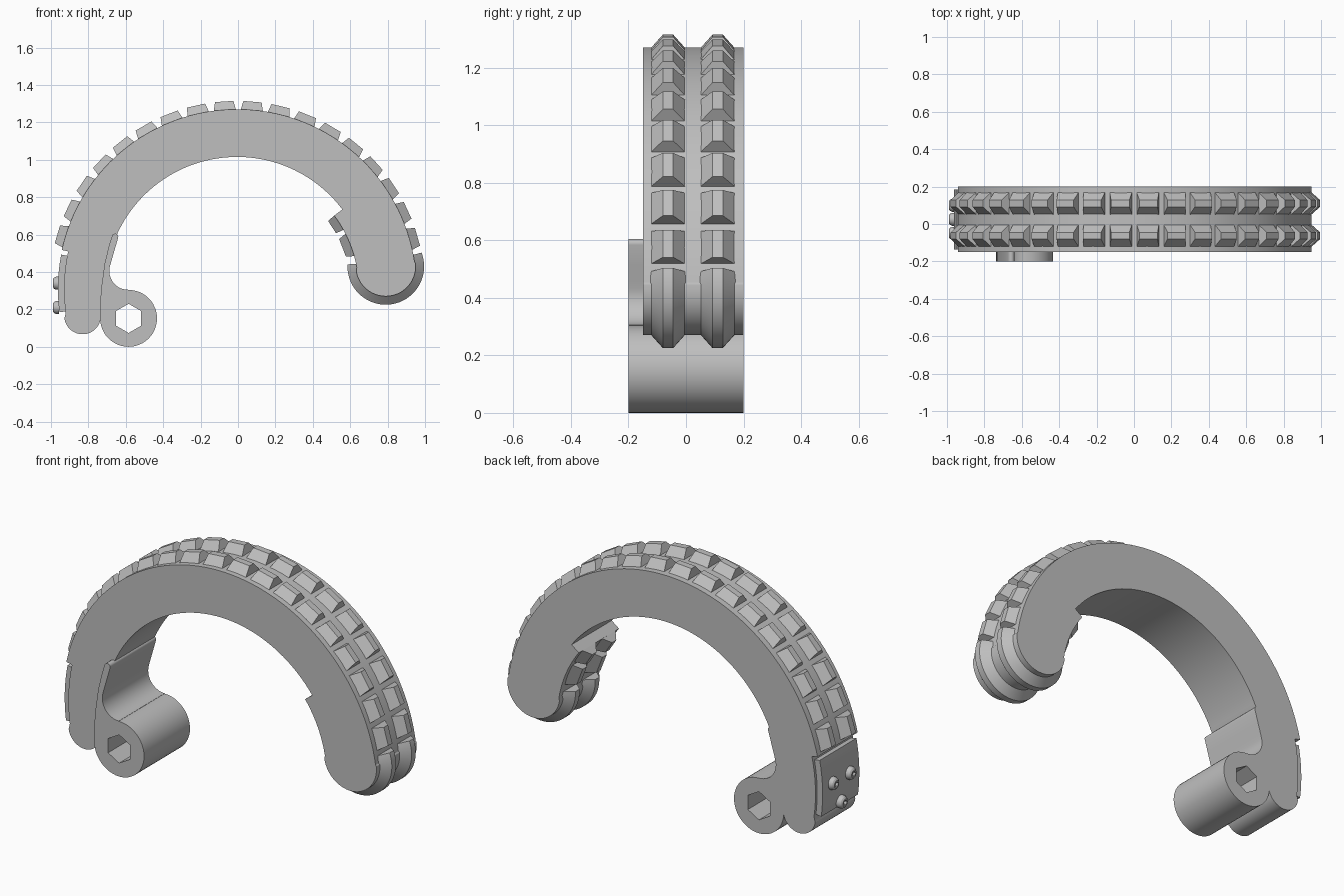
import bpy, bmesh
from math import sin, cos, radians, pi
from mathutils import Matrix

cube = bpy.data.objects.get("Cube")
if cube:
    bpy.data.objects.remove(cube, do_unlink=True)

grey = bpy.data.materials.new("grey")
grey.use_nodes = True
grey.diffuse_color = (0.52, 0.52, 0.52, 1)
grey.node_tree.nodes["Principled BSDF"].inputs["Base Color"].default_value = grey.diffuse_color

HUB = (-0.005, 0.31)      # centre of the big arch
TIP = (0.79, 0.43)        # centre of the rounded free end
OUTER, INNER, THICK_INNER, TIP_R = 0.96, 0.705, 0.65, 0.16
FRONT, BACK = -0.15, 0.20
ROWS = (-0.0625, 0.11)    # the two tread rows


def finish(bm, name, smooth=True):
    bmesh.ops.recalc_face_normals(bm, faces=bm.faces)
    mesh = bpy.data.meshes.new(name)
    bm.to_mesh(mesh)
    bm.free()
    mesh.materials.append(grey)
    obj = bpy.data.objects.new(name, mesh)
    bpy.context.collection.objects.link(obj)
    if smooth:
        bpy.ops.object.select_all(action='DESELECT')
        obj.select_set(True)
        bpy.context.view_layer.objects.active = obj
        bpy.ops.object.shade_smooth_by_angle(angle=radians(25))
    return obj


def polar(c, r, deg):
    """Point at an angle measured clockwise from straight up."""
    return (c[0] + r * sin(radians(deg)), c[1] + r * cos(radians(deg)))


def steps(a, b, n):
    return [a + (b - a) * i / n for i in range(n + 1)]


def arc(c, r, a, b, n):
    return [polar(c, r, t) for t in steps(a, b, n)]


def extrude(name, outline, y0, y1):
    bm = bmesh.new()
    face = bm.faces.new([bm.verts.new((x, y0, z)) for x, z in outline])
    new = bmesh.ops.extrude_face_region(bm, geom=[face])["geom"]
    verts = [v for v in new if isinstance(v, bmesh.types.BMVert)]
    bmesh.ops.translate(bm, verts=verts, vec=(0, y1 - y0, 0))
    return finish(bm, name)


def hex_radius(r, a):
    return r * cos(pi / 6) / cos(a % (pi / 3) - pi / 6)


def skin(bm, rings):
    """Join successive closed loops of vertices with quads."""
    for a, b in zip(rings, rings[1:]):
        n = len(a)
        for i in range(n):
            j = (i + 1) % n
            bm.faces.new((a[i], a[j], b[j], b[i]))


def tread(bm, c, r, angles, y, height=0.045, taper=1.0):
    """Ridge of trapezoid section swept through the angles, tapered at its ends."""
    rings = []
    for i, t in enumerate(angles):
        top = t + taper * ((i == 0) - (i == len(angles) - 1))
        low = r - 0.1 * height
        section = ((low, t, -0.062), (r + height, top, -0.018),
                   (r + height, top, 0.018), (low, t, 0.062))
        ring = []
        for rad, ang, dy in section:
            x, z = polar(c, rad, ang)
            ring.append(bm.verts.new((x, y + dy, z)))
        rings.append(ring)
    skin(bm, rings)
    bm.faces.new(rings[0])
    bm.faces.new(rings[-1])


# Arched body with a recess for the plate and a thicker free end
body = (arc(HUB, 0.925, -98, -77.5, 8)
        + arc(HUB, OUTER, -77.5, 81.4, 64)
        + arc(TIP, TIP_R, 84, 260, 32)
        + arc(HUB, THICK_INNER, 80, 53, 12)
        + arc(HUB, INNER, 53, -66, 48)
        + [(-0.69, 0.53), (-0.712, 0.45), (-0.728, 0.33), (-0.733, 0.25)]
        + arc((-0.831, 0.165), 0.098, 90, 262, 20))
extrude("arch_body", body, FRONT, BACK)

# Outer and inner tread blocks
bm = bmesh.new()
for y in ROWS:
    for k in range(18):
        mid = 0.4 + 8.65 * (k - 8.5)
        tread(bm, HUB, OUTER, (mid - 3.6, mid + 3.6), y, taper=0.8)
    tread(bm, HUB, THICK_INNER, (53, 61), y, -0.043, 0.3)
    tread(bm, HUB, THICK_INNER, (63, 74.5), y, -0.043, 1.0)
finish(bm, "tread_blocks", smooth=False)

# Continuous ridges round the free end
bm = bmesh.new()
for y in ROWS:
    tread(bm, TIP, TIP_R, steps(67, 275, 36), y, taper=2)
finish(bm, "end_ridges")

# Cover plate let into the recess
plate = arc(HUB, 0.958, -97.5, -79, 8) + arc(HUB, 0.92, -79, -97.5, 8)
extrude("cover_plate", plate, FRONT + 0.015, BACK - 0.015)

# Button head screws with hexagonal sockets
for i, (y, z) in enumerate(((-0.05, 0.34), (0.10, 0.34), (0.025, 0.21))):
    bm = bmesh.new()
    rings = []
    for r, h, hexed in ((0.035, 0, 0), (0.035, 0.014, 0), (0.030, 0.026, 0),
                        (0.021, 0.033, 0), (0.014, 0.033, 1), (0.014, 0.018, 1)):
        ring = []
        for s in range(24):
            a = s * pi / 12
            q = hex_radius(r, a) if hexed else r
            ring.append(bm.verts.new((-0.957 - h, y + q * cos(a), z + q * sin(a))))
        rings.append(ring)
    skin(bm, rings)
    bm.faces.new(rings[-1])
    bm.faces.new(rings[0])
    finish(bm, f"plate_screw_{i + 1}")

# Pivot barrel with a hexagonal through hole
bm = bmesh.new()
rings = []
for y, hexed in ((-0.2, 0), (0.2, 0), (0.2, 1), (-0.2, 1), (-0.2, 0)):
    ring = []
    for s in range(48):
        a = s * pi / 24
        q = hex_radius(0.078, a) if hexed else 0.152
        ring.append(bm.verts.new((-0.585 + q * sin(a), y, 0.152 + q * cos(a))))
    rings.append(ring)
skin(bm, rings)
bmesh.ops.remove_doubles(bm, verts=bm.verts, dist=1e-5)
finish(bm, "pivot_barrel")

# Curved arm joining the barrel to the inside of the arch
arm = ([(-0.736, 0.155), (-0.736, 0.25), (-0.729, 0.33), (-0.712, 0.45), (-0.69, 0.54)]
       + arc((-0.657, 0.588), 0.017, -70, 105, 8)
       + [(-0.662, 0.51), (-0.678, 0.455)]
       + arc((-0.588, 0.405), 0.1, -75, -180, 14)
       + [(-0.588, 0.265), (-0.66, 0.235), (-0.695, 0.155)])
extrude("pivot_arm", arm, -0.2, 0.2)
